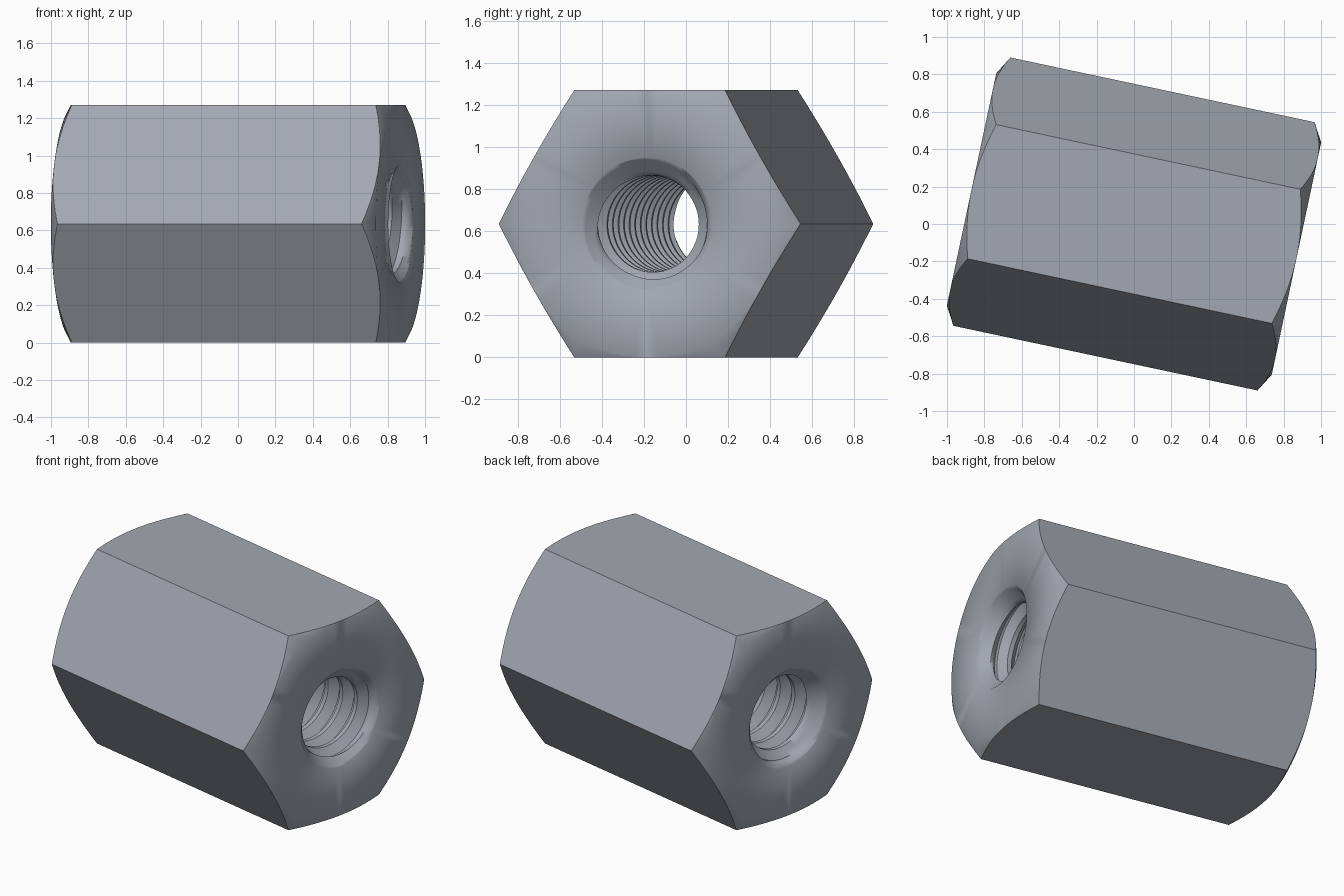
import bpy
import bmesh
import math

cube = bpy.data.objects.get("Cube")
if cube:
    bpy.data.objects.remove(cube, do_unlink=True)

SEG = 72             # segments around the axis
APOTHEM = 0.635      # half the width across flats
HALF = 0.888         # half length
MINOR, MAJOR, PITCH = 0.23, 0.283, 0.127
SINK = 0.315         # countersink mouth radius

steel = bpy.data.materials.new("steel grey")
steel.use_nodes = True
colour = (0.36, 0.39, 0.44, 1)
steel.diffuse_color = colour
steel.node_tree.nodes["Principled BSDF"].inputs["Base Color"].default_value = colour

bm = bmesh.new()


def vert(axial, radius, k):
    t = math.tau * k / SEG
    return bm.verts.new((axial, radius * math.cos(t), radius * math.sin(t)))


def bridge(a, b):
    """Join two equally long rows of vertices with quads."""
    for i in range(len(a) - 1):
        bm.faces.new((a[i], a[i + 1], b[i + 1], b[i]))


def hex_radius(k):
    rel = math.radians((360 * k / SEG) % 60 - 30)
    return APOTHEM / math.cos(rel)


# Hexagonal body with conical chamfers and flat annular ends
steps = range(SEG + 1)
rims = []
for side in (-1, 1):
    mouth = [vert(side * HALF, SINK, k) for k in steps]
    face = [vert(side * HALF, APOTHEM, k) for k in steps]
    rim = []
    for k in steps:
        drop = (hex_radius(k) - APOTHEM) * math.tan(math.radians(30))
        rim.append(vert(side * (HALF - drop), hex_radius(k), k))
    bridge(mouth, face)
    bridge(face, rim)
    rims.append(rim)
bridge(rims[0], rims[1])

# Right-hand helical thread, clipped by a countersink at both ends
MID = (MINOR + MAJOR) / 2
profile = [(0, MINOR), (0.11, MINOR), (0.22, MINOR), (0.385, MID),
           (0.55, MAJOR), (0.67, MAJOR), (0.835, MID)]
turns = math.ceil(HALF / PITCH) + 1
rows = []
for turn in range(-turns - 1, turns + 1):
    for u, radius in profile:
        row = []
        for k in steps:
            a = (turn + u + k / SEG) * PITCH
            a = max(-HALF, min(HALF, a))
            row.append(vert(a, max(radius, SINK - (HALF - abs(a))), k))
        rows.append(row)
for low, high in zip(rows, rows[1:]):
    for k in range(SEG):
        quad = (low[k], low[k + 1], high[k + 1], high[k])
        if any(abs(v.co.x) < HALF - 1e-6 for v in quad):
            bm.faces.new(quad)

bmesh.ops.remove_doubles(bm, verts=bm.verts[:], dist=1e-5)
bmesh.ops.delete(bm, geom=[v for v in bm.verts if not v.link_faces], context='VERTS')
bmesh.ops.recalc_face_normals(bm, faces=bm.faces[:])

mesh = bpy.data.meshes.new("threaded_hex_spacer")
bm.to_mesh(mesh)
bm.free()
mesh.materials.append(steel)
spacer = bpy.data.objects.new("threaded_hex_spacer", mesh)
spacer.location.z = APOTHEM
spacer.rotation_euler.z = math.radians(-12)
bpy.context.collection.objects.link(spacer)

bpy.ops.object.select_all(action='DESELECT')
spacer.select_set(True)
bpy.context.view_layer.objects.active = spacer
bpy.ops.object.shade_smooth_by_angle(angle=math.radians(48))
